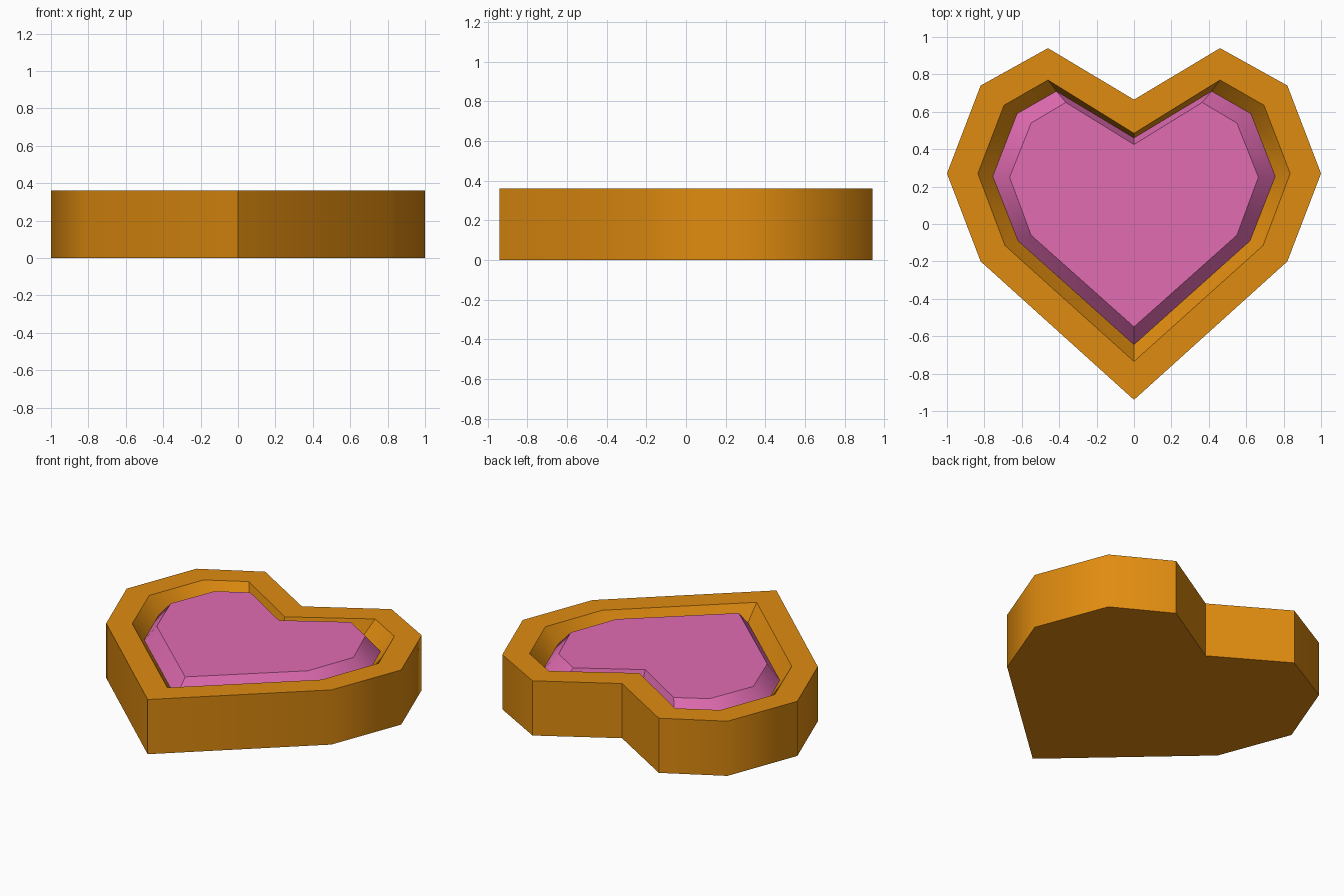
import bpy, bmesh, math

cube = bpy.data.objects.get("Cube")
if cube:
    bpy.data.objects.remove(cube, do_unlink=True)

HEIGHT = 0.36
GROOVE = 0.26

# Half outlines, from the front tip round the +x lobe to the back notch
OUTER = [(0, -0.94), (0.82, -0.2), (1, 0.27), (0.82, 0.74), (0.46, 0.94), (0, 0.665)]
RIM = [(0, -0.735), (0.69, -0.115), (0.835, 0.27), (0.695, 0.635), (0.46, 0.77), (0, 0.485)]
SEAM = [(0, -0.645), (0.62, -0.09), (0.755, 0.255), (0.625, 0.59), (0.415, 0.71), (0, 0.46)]
PLATEAU = [(0, -0.55), (0.55, -0.06), (0.665, 0.25), (0.55, 0.54), (0.365, 0.65), (0, 0.425)]


def material(name, colour):
    mat = bpy.data.materials.new(name)
    mat.use_nodes = True
    mat.diffuse_color = (*colour, 1)
    bsdf = next(n for n in mat.node_tree.nodes if n.type == 'BSDF_PRINCIPLED')
    bsdf.inputs["Base Color"].default_value = (*colour, 1)
    bsdf.inputs["Roughness"].default_value = 0.7
    return mat


def heart_loop(bm, half, z):
    """Mirror a half outline into a closed anticlockwise ring."""
    mirrored = [(-x, y) for x, y in reversed(half[1:-1])]
    return [bm.verts.new((x, y, z)) for x, y in half + mirrored]


def build(name, rings, mat, cap_bottom=False, cap_top=False):
    """Join successive heart rings with bands of faces."""
    bm = bmesh.new()
    loops = [heart_loop(bm, half, z) for half, z in rings]
    for a, b in zip(loops, loops[1:]):
        for i in range(len(a)):
            j = (i + 1) % len(a)
            bm.faces.new((a[i], a[j], b[j], b[i]))
    if cap_bottom:
        bm.faces.new(loops[0][::-1])
    if cap_top:
        bm.faces.new(loops[-1])
    mesh = bpy.data.meshes.new(name)
    bm.to_mesh(mesh)
    bm.free()
    mesh.materials.append(mat)
    obj = bpy.data.objects.new(name, mesh)
    bpy.context.scene.collection.objects.link(obj)
    bpy.ops.object.select_all(action='DESELECT')
    obj.select_set(True)
    bpy.context.view_layer.objects.active = obj
    bpy.ops.object.shade_smooth_by_angle(angle=math.radians(45))
    return obj


# Gold setting: base, side wall, flat rim and sloping inner wall
build("heart_frame",
      [(OUTER, 0), (OUTER, HEIGHT), (RIM, HEIGHT), (SEAM, GROOVE)],
      material("gold_orange", (0.74, 0.26, 0.005)), cap_bottom=True)

# Pink gem: bevelled edge and flat top
build("heart_gem",
      [(SEAM, GROOVE), (PLATEAU, HEIGHT)],
      material("gem_pink", (0.76, 0.15, 0.45)), cap_top=True)
